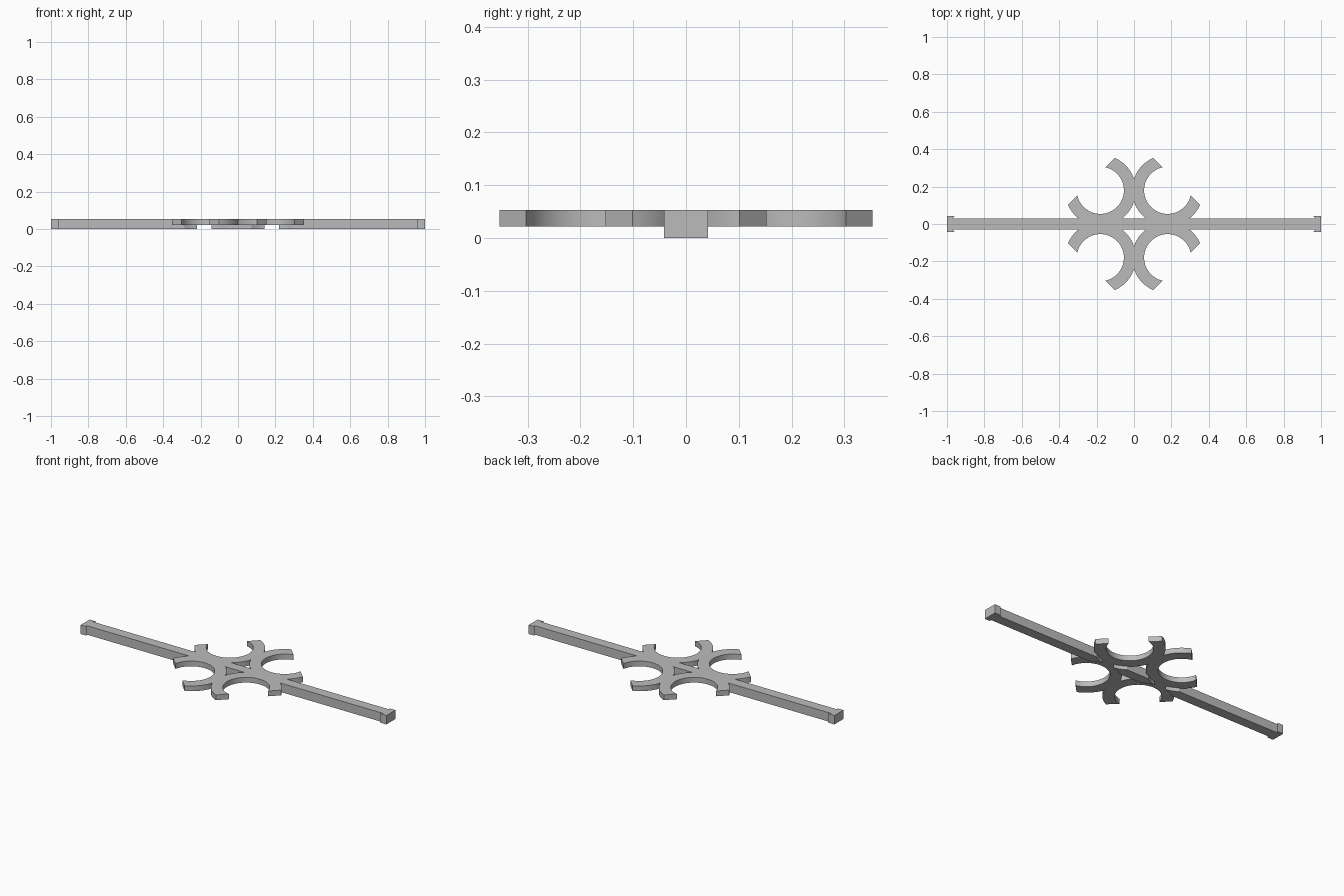
import bpy, bmesh
from math import sin, cos, acos, asin, pi, radians

cube = bpy.data.objects.get("Cube")
if cube:
    bpy.data.objects.remove(cube, do_unlink=True)

CENTRE, OUTER, INNER = 0.18, 0.19, 0.126   # horseshoe centre offset and radii
CUT = 0.0672                               # distance of the flat end cut from the centre
SEAT = 0.184                               # radius of the hollows under the horseshoes
HALF, TOP, LIFT = 0.03, 0.053, 0.022       # bar half width, heights

grey = bpy.data.materials.new("plain grey")
grey.use_nodes = True
grey.diffuse_color = (0.5, 0.5, 0.5, 1)
grey.node_tree.nodes["Principled BSDF"].inputs["Base Color"].default_value = (0.5, 0.5, 0.5, 1)


def slab(name, outline, low, high):
    """Extrude a flat outline between two heights."""
    bm = bmesh.new()
    base = bm.faces.new([bm.verts.new((x, y, low)) for x, y in outline])
    grown = bmesh.ops.extrude_face_region(bm, geom=[base])["geom"]
    for v in grown:
        if isinstance(v, bmesh.types.BMVert):
            v.co.z = high
    bmesh.ops.recalc_face_normals(bm, faces=bm.faces)
    mesh = bpy.data.meshes.new(name)
    bm.to_mesh(mesh)
    bm.free()
    mesh.materials.append(grey)
    mesh.polygons.foreach_set("use_smooth", [True] * len(mesh.polygons))
    mesh.set_sharp_from_angle(angle=radians(30))
    obj = bpy.data.objects.new(name, mesh)
    bpy.context.collection.objects.link(obj)


def arc(radius, start, end, steps):
    angles = [start + (end - start) * i / steps for i in range(steps + 1)]
    return [(CENTRE + radius * cos(a), CENTRE + radius * sin(a)) for a in angles]


def mirrored(half):
    """Close an upper half outline with its reflection in the x axis."""
    return half + [(x, -y) for x, y in reversed(half) if abs(y) > 1e-6]


# Horseshoes, opening outwards and trimmed where neighbours meet
gap_out, gap_in = acos(CUT / OUTER), acos(CUT / INNER)
rim = arc(OUTER, pi / 4 + gap_out, pi * 9 / 4 - gap_out, 64)
rim = [(max(x, 0), max(y, 0)) for x, y in rim]
hollow = arc(INNER, pi * 9 / 4 - gap_in, pi / 4 + gap_in, 56)
for depth, sy in (("front", -1), ("back", 1)):
    for side, sx in (("right", -1), ("left", 1)):
        slab(f"{depth}_{side}_horseshoe", [(sx * x, sy * y) for x, y in rim + hollow], LIFT, TOP)

# Bar arms with pointed inner ends, and dovetailed end caps
edge, tip = asin((CENTRE - HALF) / SEAT), asin(CENTRE / SEAT)
arm = mirrored([(0.97, HALF)] + arc(SEAT, -edge, -tip, 12))
cap = mirrored([(0.97, HALF), (0.96, 0.042), (1, 0.042)])
for side, sx in (("right", -1), ("left", 1)):
    slab(f"{side}_bar_arm", [(sx * x, y) for x, y in arm], 0, TOP)
    slab(f"{side}_end_cap", [(sx * x, y) for x, y in cap], 0, TOP)

# Pointed bar section in the middle
point = arc(SEAT, pi + tip, pi + edge, 12)
slab("bar_middle", mirrored(point + [(-x, y) for x, y in reversed(point)]), 0, TOP)
